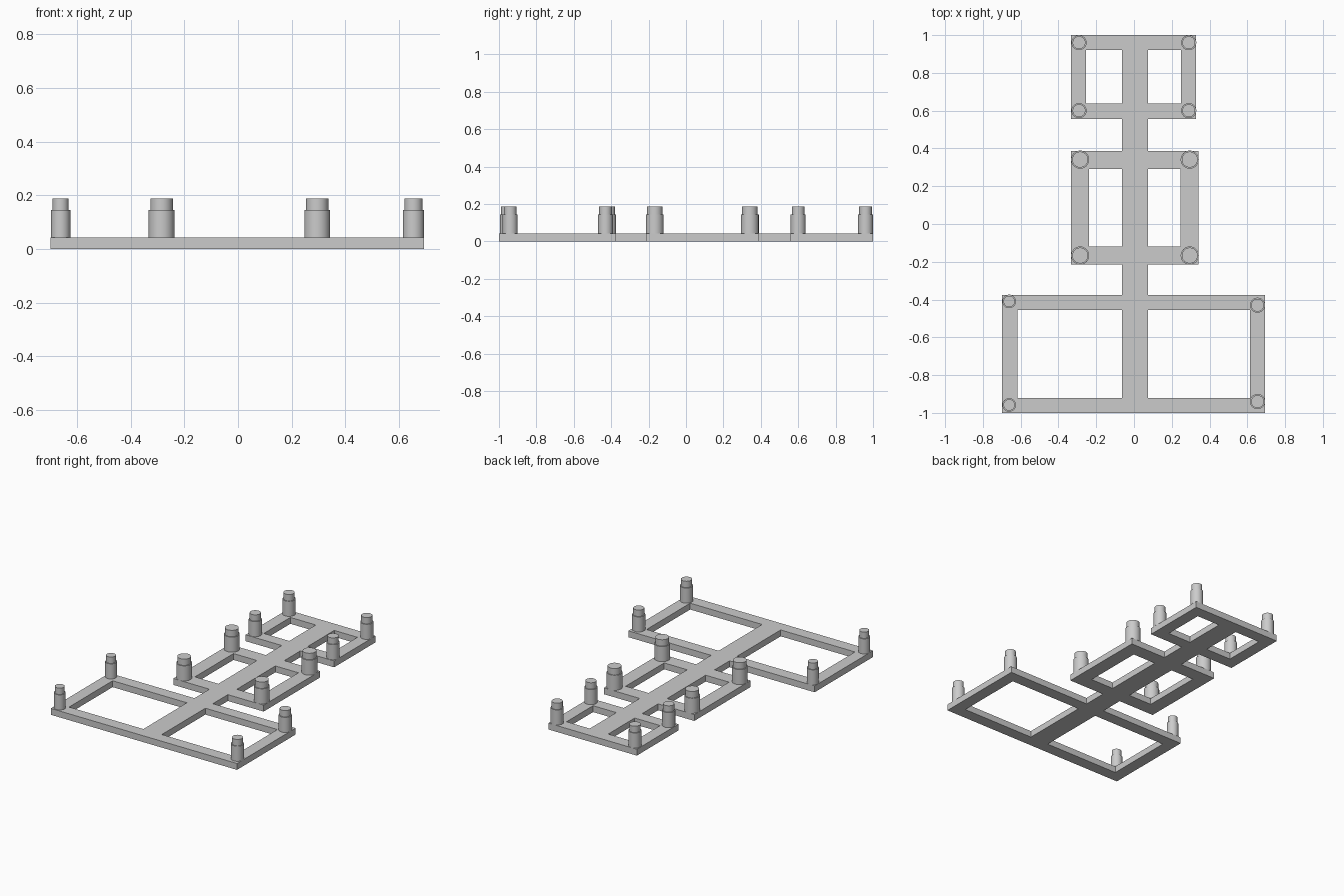
import bpy
import bmesh

cube = bpy.data.objects.get("Cube")
if cube:
    bpy.data.objects.remove(cube, do_unlink=True)

grey = bpy.data.materials.new("plain grey")
grey.use_nodes = True
grey.diffuse_color = (0.6, 0.6, 0.6, 1)
grey.node_tree.nodes["Principled BSDF"].inputs["Base Color"].default_value = grey.diffuse_color

PLATE_TOP, SHOULDER, PEG_TOP = 0.043, 0.145, 0.188


def finish(name, bm):
    mesh = bpy.data.meshes.new(name)
    bmesh.ops.recalc_face_normals(bm, faces=bm.faces)
    bm.to_mesh(mesh)
    bm.free()
    mesh.materials.append(grey)
    obj = bpy.data.objects.new(name, mesh)
    bpy.context.collection.objects.link(obj)
    return obj


def ring_bars(x0, x1, y0, y1, w):
    """Four bars, as (x0, x1, y0, y1), around a rectangle."""
    return [(x0, x0 + w, y0, y1), (x1 - w, x1, y0, y1),
            (x0, x1, y0, y0 + w), (x0, x1, y1 - w, y1)]


# Flat frame: central spine and three rectangular rings, merged in one plate
bars = [(-0.063, 0.075, -1, 1)]
bars += ring_bars(-0.698, 0.693, -1, -0.375, 0.08)
bars += ring_bars(-0.333, 0.342, -0.215, 0.387, 0.095)
bars += ring_bars(-0.333, 0.328, 0.557, 1, 0.08)
xs = sorted({v for b in bars for v in b[:2]})
ys = sorted({v for b in bars for v in b[2:]})

bm = bmesh.new()
for xa, xb in zip(xs, xs[1:]):
    for ya, yb in zip(ys, ys[1:]):
        cx, cy = (xa + xb) / 2, (ya + yb) / 2
        if any(b[0] < cx < b[1] and b[2] < cy < b[3] for b in bars):
            bm.faces.new([bm.verts.new((x, y, 0)) for x, y in
                          ((xa, ya), (xb, ya), (xb, yb), (xa, yb))])
bmesh.ops.remove_doubles(bm, verts=bm.verts, dist=0.0001)
extruded = bmesh.ops.extrude_face_region(bm, geom=bm.faces[:], use_keep_orig=True)
for v in extruded["geom"]:
    if isinstance(v, bmesh.types.BMVert):
        v.co.z = PLATE_TOP
finish("frame", bm)


# Stepped pegs: wide body with a narrower tip
def peg(name, x, y, r):
    bm = bmesh.new()
    rings = []
    n = 40
    tip = r - 0.006
    for radius, z in ((r, PLATE_TOP), (r, SHOULDER), (tip, SHOULDER), (tip, PEG_TOP)):
        rings.append(bmesh.ops.create_circle(bm, segments=n, radius=radius)["verts"])
        for v in rings[-1]:
            v.co.z = z
    for low, high in zip(rings, rings[1:]):
        for i in range(n):
            j = (i + 1) % n
            bm.faces.new((low[i], low[j], high[j], high[i]))
    bm.faces.new(rings[0])
    bm.faces.new(rings[-1])
    obj = finish(name, bm)
    obj.location = (x, y, 0)
    bpy.ops.object.select_all(action="DESELECT")
    obj.select_set(True)
    bpy.context.view_layer.objects.active = obj
    bpy.ops.object.shade_smooth_by_angle()


for x, side in ((-0.291, "right"), (0.29, "left")):
    for y, end in ((0.6, "front"), (0.96, "back")):
        peg(f"back_ring_peg_{end}_{side}", x, y, 0.04)
for x, side in ((-0.285, "right"), (0.295, "left")):
    for y, end in ((-0.167, "front"), (0.341, "back")):
        peg(f"middle_ring_peg_{end}_{side}", x, y, 0.048)
for x, side, r, y_ends in ((-0.661, "right", 0.036, (-0.958, -0.41)),
                           (0.654, "left", 0.04, (-0.94, -0.43))):
    for y, end in zip(y_ends, ("front", "back")):
        peg(f"front_ring_peg_{end}_{side}", x, y, r)
